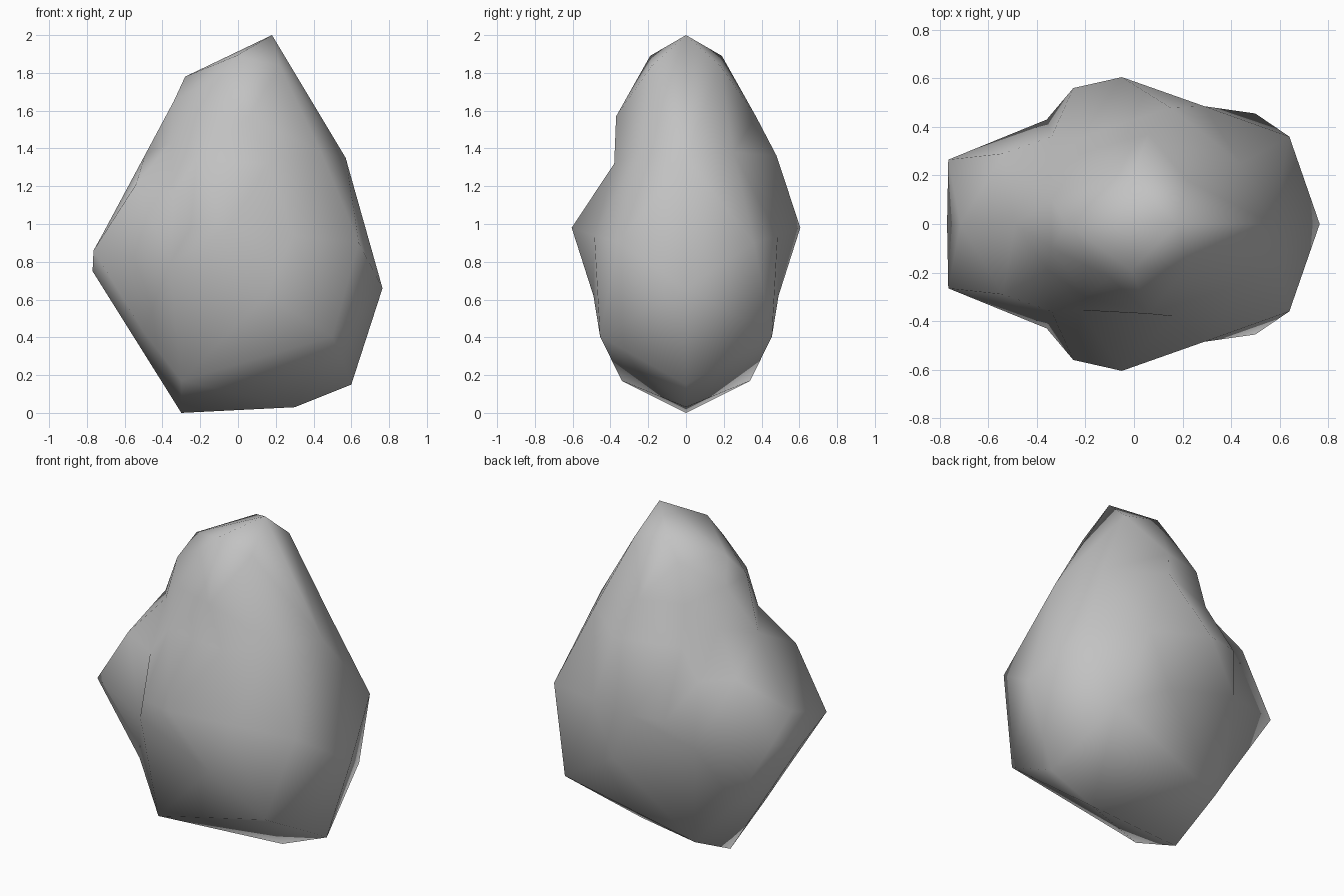
import bpy, bmesh
from mathutils import Vector

cube = bpy.data.objects.get("Cube")
if cube:
    bpy.data.objects.remove(cube)

# Stone colour
stone = bpy.data.materials.new("stone_grey")
stone.use_nodes = True
grey = (0.54, 0.54, 0.54, 1)
stone.diffuse_color = grey
stone.node_tree.nodes["Principled BSDF"].inputs["Base Color"].default_value = grey

# Corners along the middle ridge: x, z
ridge = [(.18, 2), (-.28, 1.78), (-.49, 1.37), (-.715, .95), (-.77, .75),
         (-.535, .375), (-.3, 0), (.3, .03), (.6, .15), (.765, .66), (.57, 1.35)]
# Corners found on both flanks, from the crown down: x, y, z
flanks = [(-.01, .19, 1.89), (.22, .18, 1.84), (-.1, .22, 1.78),
          (-.34, .1, 1.65), (-.2, .3, 1.58), (.06, .37, 1.57),
          (-.355, .19, 1.43), (.44, .25, 1.38), (-.22, .355, 1.34),
          (-.54, .29, 1.21), (-.34, .36, 1.17), (-.25, .56, .98),
          (-.05, .605, .98), (.29, .485, .94), (.64, .36, .9),
          (-.765, .265, .86), (-.36, .43, .79), (.15, .49, .62),
          (.5, .455, .405), (-.5, .235, .43), (-.3, .34, .17)]
# Corners that differ from one flank to the other
odd = [(.15, .48, 1.36), (.16, -.38, 1.32)]

corners = [Vector((x, 0, z)) for x, z in ridge]
corners += [Vector((x, side * y, z)) for x, y, z in flanks for side in (1, -1)]
corners += [Vector(p) for p in odd]

# Skin the corners on a ball, then move each to its real place,
# so that the hollows keep their corners
middle = Vector((0, 0, .95))
bm = bmesh.new()
home = {}
for p in corners:
    d = p - middle
    ball = Vector((d.x / .75, d.y / .58, d.z)).normalized()
    home[bm.verts.new(ball)] = p
bmesh.ops.convex_hull(bm, input=bm.verts[:])
for v, p in home.items():
    v.co = p
bmesh.ops.recalc_face_normals(bm, faces=bm.faces[:])
for f in bm.faces:
    f.smooth = True

mesh = bpy.data.meshes.new("rock")
bm.to_mesh(mesh)
bm.free()
mesh.materials.append(stone)
rock = bpy.data.objects.new("rock", mesh)
bpy.context.collection.objects.link(rock)
